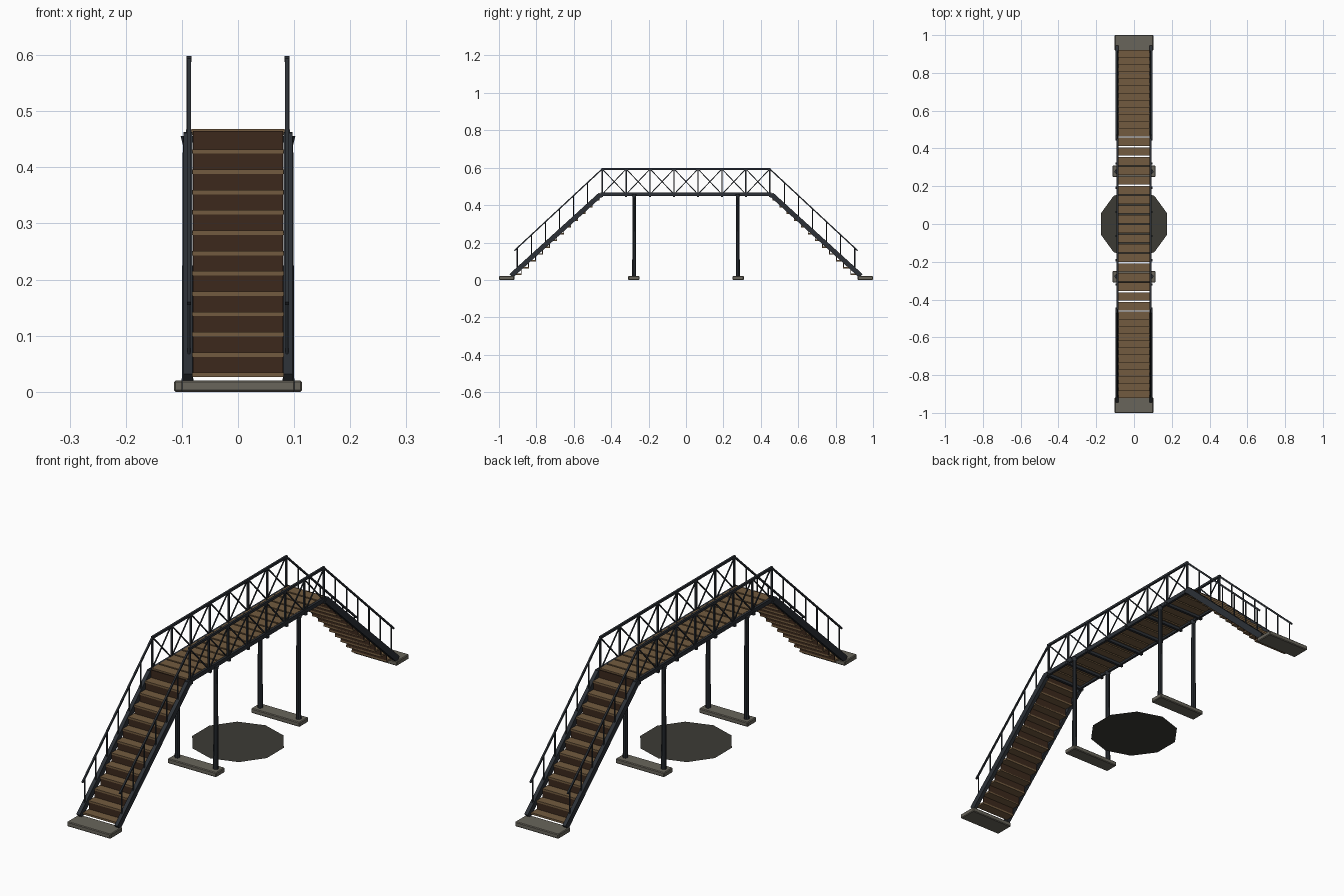
import bpy, bmesh, math
from mathutils import Vector, Matrix

if "Cube" in bpy.data.objects:
    bpy.data.objects.remove(bpy.data.objects["Cube"])

def material(name, rgb):
    m = bpy.data.materials.new(name)
    m.diffuse_color = (*rgb, 1)
    m.use_nodes = True
    m.node_tree.nodes["Principled BSDF"].inputs["Base Color"].default_value = m.diffuse_color
    return m

STEEL = material("dark_steel", (0.025, 0.030, 0.037))
WOOD = material("plank_wood", (0.17, 0.105, 0.05))
DARK_WOOD = material("riser_wood", (0.045, 0.022, 0.012))
STONE = material("concrete", (0.14, 0.13, 0.105))
TARMAC = material("tarmac", (0.045, 0.043, 0.036))

def box(bm, centre, size):
    mat = Matrix.Translation(centre) @ Matrix.Diagonal((*size, 1))
    bmesh.ops.create_cube(bm, size=1, matrix=mat)

def beam(bm, a, b, width, depth):
    """Rectangular bar from a to b lying in a y-z plane; width runs along x."""
    a, b = Vector(a), Vector(b)
    d = b - a
    mat = (Matrix.Translation((a + b) / 2) @ Matrix.Rotation(math.atan2(d.z, d.y), 4, 'X')
           @ Matrix.Diagonal((width, d.length, depth, 1)))
    bmesh.ops.create_cube(bm, size=1, matrix=mat)

def post(bm, base, height, r1, r2, sides=8):
    mat = Matrix.Translation(Vector(base) + Vector((0, 0, height / 2)))
    bmesh.ops.create_cone(bm, cap_ends=True, segments=sides, radius1=r1, radius2=r2,
                          depth=height, matrix=mat)

def part(name, mat, build, mirror="", bevel=0):
    bm = bmesh.new()
    build(bm)
    me = bpy.data.meshes.new(name)
    bm.to_mesh(me)
    bm.free()
    me.materials.append(mat)
    ob = bpy.data.objects.new(name, me)
    bpy.context.collection.objects.link(ob)
    if bevel:
        mod = ob.modifiers.new("bevel", 'BEVEL')
        mod.width, mod.segments = bevel, 1
    if mirror:
        mod = ob.modifiers.new("mirror", 'MIRROR')
        mod.use_axis = ("x" in mirror, "y" in mirror, False)
        mod.use_mirror_merge = False
    return ob

# main dimensions
HALF, PANELS = 0.448, 7
PITCH = 2 * HALF / PANELS
JOINTS = [-HALF + i * PITCH for i in range(PANELS + 1)]
DECK_Z, LOW, TOP, SIDE = 0.468, 0.458, 0.593, 0.0875
STEPS, RISE, RUN, FIRST_Y, FIRST_Z = 12, 0.0362, 0.0378, -0.900, 0.034

# deck planks
def deck(bm):
    n, pitch = 18, 0.0512
    for i in range(n):
        box(bm, (0, (i - (n - 1) / 2) * pitch, DECK_Z - 0.005), (0.166, 0.044, 0.010))
part("deck_planks", WOOD, deck)

# joists under the deck at every truss joint
def joists(bm):
    for y in JOINTS:
        box(bm, (0, y, 0.450), (0.196, 0.011, 0.012))
part("deck_joists", STEEL, joists)

# side trusses
def chords(bm):
    box(bm, (SIDE, 0, LOW), (0.010, 2 * HALF + 0.02, 0.018))
    box(bm, (SIDE, 0, TOP), (0.009, 2 * HALF + 0.008, 0.010))
part("truss_chords", STEEL, chords, "x")

def web(bm):
    for y in JOINTS:
        box(bm, (SIDE, y, (LOW + TOP) / 2), (0.007, 0.007, TOP - LOW))
    for a, b in zip(JOINTS, JOINTS[1:]):
        beam(bm, (SIDE + 0.002, a, LOW), (SIDE + 0.002, b, TOP), 0.004, 0.005)
        beam(bm, (SIDE - 0.002, a, TOP), (SIDE - 0.002, b, LOW), 0.004, 0.005)
part("truss_web", STEEL, web, "x")

# stair treads and risers
def treads(bm):
    for i in range(STEPS):
        box(bm, (0, FIRST_Y + i * RUN, FIRST_Z + i * RISE - 0.004), (0.164, 0.043, 0.008))
part("stair_treads", WOOD, treads, "y")

def risers(bm):
    for i in range(STEPS):
        box(bm, (0, FIRST_Y + i * RUN + 0.0195, FIRST_Z + (i + 0.5) * RISE - 0.004),
            (0.160, 0.004, RISE))
part("stair_risers", DARK_WOOD, risers, "y")

# stair stringers with a bracket where they meet the deck
FOOT, HEAD = Vector((0.089, -0.935, 0.022)), Vector((0.089, -0.462, 0.452))
def stringers(bm):
    beam(bm, FOOT, HEAD, 0.016, 0.026)
    box(bm, (0.089, -0.460, 0.452), (0.016, 0.022, 0.022))
part("stair_stringers", STEEL, stringers, "xy")

# stair handrails and their posts
RAIL_LOW, RAIL_TOP = Vector((SIDE, -0.917, 0.157)), Vector((SIDE, -HALF, 0.593))
def rails(bm):
    beam(bm, RAIL_LOW, RAIL_TOP, 0.007, 0.007)
    for i in range(6):
        y = -0.902 + i * 0.075
        z0 = FOOT.z + (y - FOOT.y) * (HEAD.z - FOOT.z) / (HEAD.y - FOOT.y)
        z1 = RAIL_LOW.z + (y - RAIL_LOW.y) * (RAIL_TOP.z - RAIL_LOW.z) / (RAIL_TOP.y - RAIL_LOW.y)
        post(bm, (SIDE, y, z0), z1 - z0, 0.003, 0.003, 6)
part("stair_handrails", STEEL, rails, "xy")

# support columns with base collars and flared caps
def columns(bm):
    post(bm, (0.09, 0.277, 0.018), 0.430, 0.0108, 0.0088, 10)
    post(bm, (0.09, 0.277, 0.440), 0.016, 0.0088, 0.0130, 10)
part("support_columns", STEEL, columns, "xy")

# concrete footings and stair landings
part("column_footings", STONE,
     lambda bm: box(bm, (0, 0.279, 0.010), (0.228, 0.060, 0.020)), "y", 0.003)
part("stair_landings", STONE,
     lambda bm: box(bm, (0, 0.959, 0.010), (0.204, 0.082, 0.020)), "y", 0.003)

# ten-sided ground patch under the middle
def patch(bm):
    bmesh.ops.create_circle(bm, cap_ends=True, segments=10, radius=0.184,
                            matrix=Matrix.Translation((0, 0, 0.003)))
    top = max(v.co.y for v in bm.verts)
    if top < 0.18:
        bmesh.ops.rotate(bm, verts=bm.verts, matrix=Matrix.Rotation(math.pi / 10, 3, 'Z'))
part("ground_patch", TARMAC, patch)
